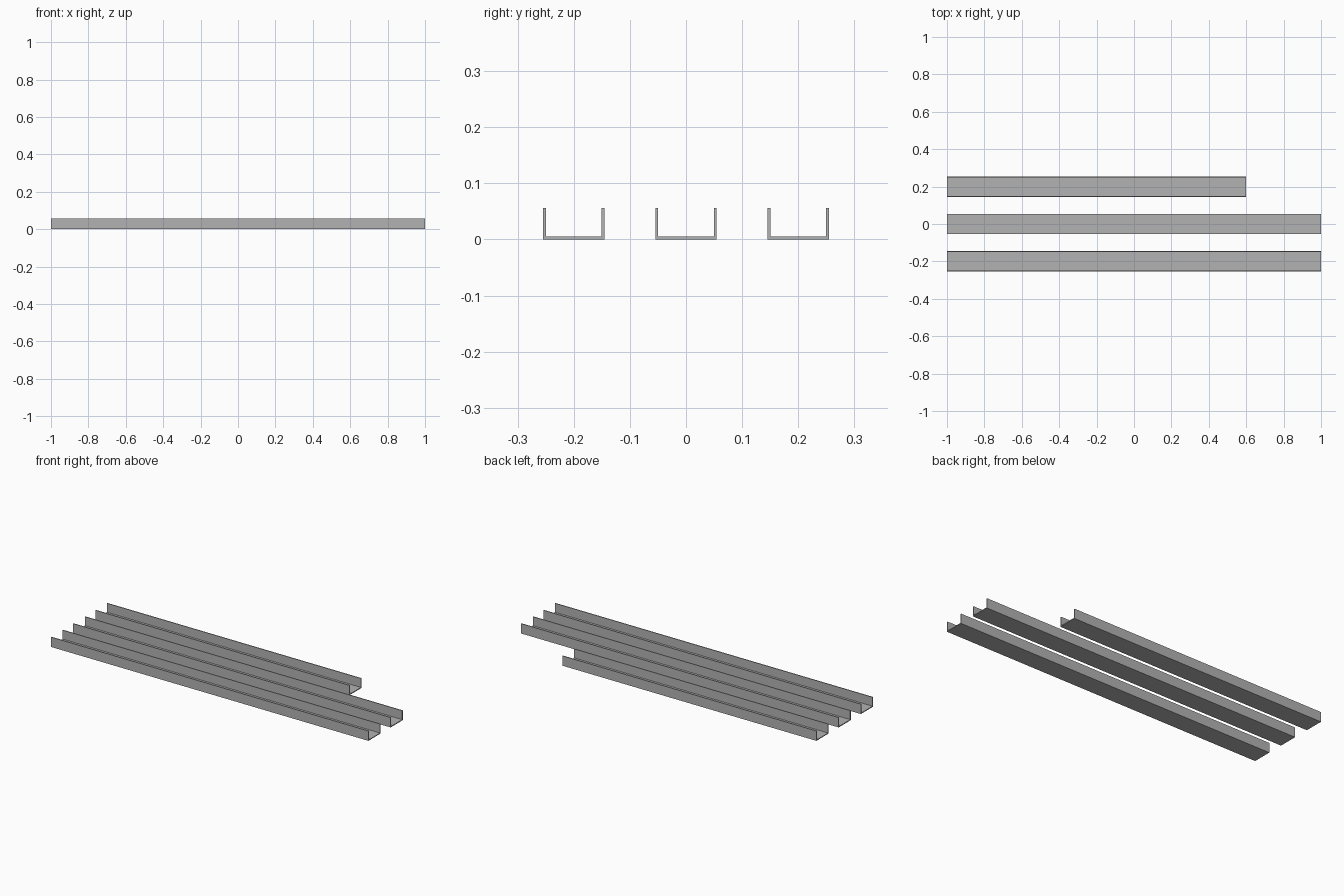
import bpy, bmesh

if "Cube" in bpy.data.objects:
    bpy.data.objects.remove(bpy.data.objects["Cube"])

WIDTH, HEIGHT, WALL = 0.109, 0.056, 0.005

steel = bpy.data.materials.new("grey_steel")
steel.diffuse_color = (0.45, 0.45, 0.45, 1)
steel.use_nodes = True
steel.node_tree.nodes["Principled BSDF"].inputs["Base Color"].default_value = steel.diffuse_color


def channel(name, y, x0, x1):
    """Extrude a U-shaped profile along x."""
    o, i = WIDTH / 2, WIDTH / 2 - WALL
    profile = [(-o, 0), (o, 0), (o, HEIGHT), (i, HEIGHT),
               (i, WALL), (-i, WALL), (-i, HEIGHT), (-o, HEIGHT)]
    bm = bmesh.new()
    end = bm.faces.new([bm.verts.new((x0, y + py, pz)) for py, pz in profile])
    ext = bmesh.ops.extrude_face_region(bm, geom=[end], use_keep_orig=True)
    moved = [v for v in ext["geom"] if isinstance(v, bmesh.types.BMVert)]
    bmesh.ops.translate(bm, verts=moved, vec=(x1 - x0, 0, 0))
    bmesh.ops.recalc_face_normals(bm, faces=bm.faces)
    mesh = bpy.data.meshes.new(name)
    bm.to_mesh(mesh)
    bm.free()
    mesh.materials.append(steel)
    bpy.context.collection.objects.link(bpy.data.objects.new(name, mesh))


# Two full-length channels and one shorter channel at the back
channel("front_channel", -0.2, -1, 1)
channel("middle_channel", 0, -1, 1)
channel("short_back_channel", 0.2, -1, 0.6)
